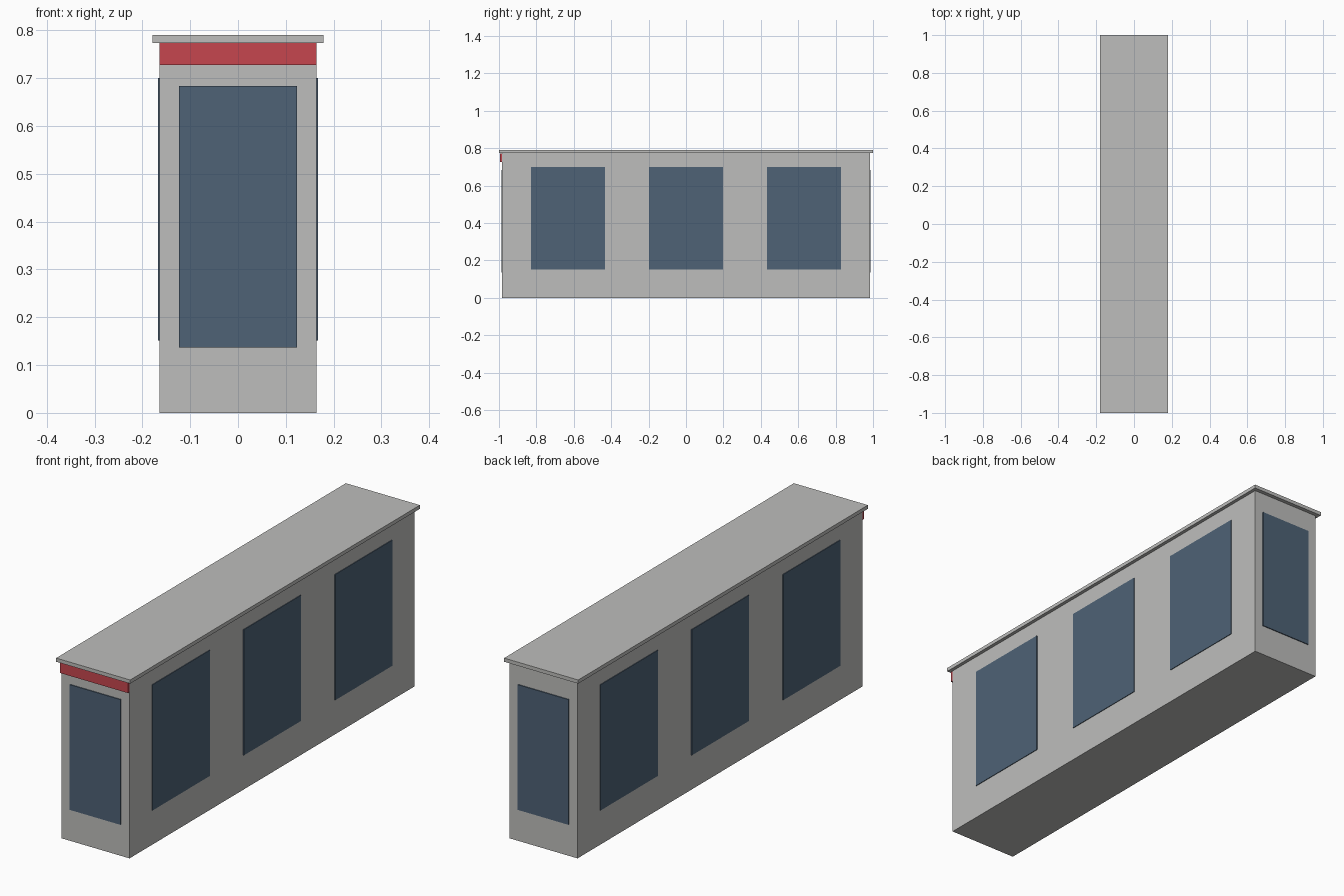
import bpy

if "Cube" in bpy.data.objects:
    bpy.data.objects.remove(bpy.data.objects["Cube"])


def material(name, rgb):
    """Flat material from 0-255 display values, stored as linear."""
    lin = [((c / 255 + 0.055) / 1.055) ** 2.4 for c in rgb]
    m = bpy.data.materials.new(name)
    m.diffuse_color = (*lin, 1)
    m.use_nodes = True
    m.node_tree.nodes["Principled BSDF"].inputs["Base Color"].default_value = m.diffuse_color
    return m


GREY = material("pale_grey", (190, 190, 188))
BLUE = material("slate_blue_glass", (78, 98, 118))
RED = material("red_trim", (198, 70, 79))


def box(name, x, y, z, mat):
    """Box spanning the given (min, max) ranges."""
    spans = (x, y, z)
    bpy.ops.mesh.primitive_cube_add(size=1)
    ob = bpy.context.object
    ob.name = name
    for v in ob.data.vertices:
        v.co = [(a + b) / 2 + c * (b - a) for c, (a, b) in zip(v.co, spans)]
    ob.data.materials.append(mat)
    return ob


BX, BY = 0.164, 0.983   # body half width and half length
PANE = 0.004            # how far the panes stand proud

# Main block and overhanging roof slab
box("body", (-BX, BX), (-BY, BY), (0, 0.774), GREY)
box("roof_slab", (-0.179, 0.179), (-1, 1), (0.774, 0.79), GREY)

# Red fascia under the roof at the front
box("front_fascia", (-BX, BX), (-0.995, -BY), (0.727, 0.773), RED)

# One tall window at each end
for side, label in ((-1, "front"), (1, "back")):
    ys = sorted((side * BY, side * (BY + PANE)))
    box(label + "_window", (-0.123, 0.123), ys, (0.137, 0.684), BLUE)

# Three windows along each long side
for side, label in ((-1, "left"), (1, "right")):
    xs = sorted((side * BX, side * (BX + 0.003)))
    for i in (-1, 0, 1):
        yc = i * 0.631
        box(f"{label}_window_{i + 2}", xs, (yc - 0.198, yc + 0.198), (0.151, 0.7), BLUE)
